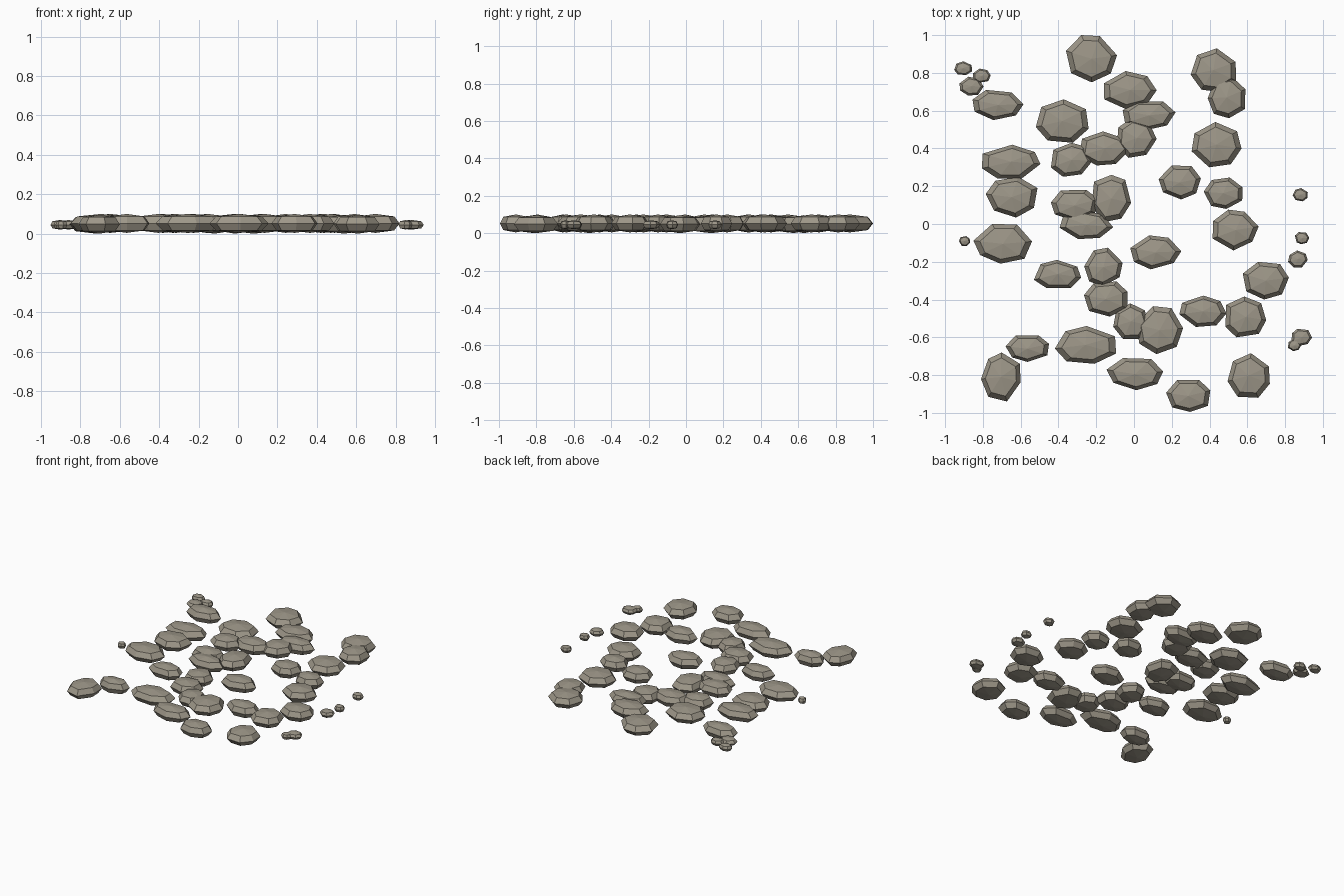
import bpy, bmesh, math, random

random.seed(7)

mat = bpy.data.materials.new("warm grey stone")
mat.diffuse_color = (0.34, 0.31, 0.25, 1)

SIDES = 7
# stacked rings of a stone: (radius factor, height factor)
RINGS = [(0.78, -0.74), (1.0, 0.0), (0.78, 0.74)]


def make_stone(name, x, y, rx, ry, half_height, mid_z):
    """Faceted flat stone: uneven outline, bevelled rim, low domed top and bottom."""
    turn = random.uniform(0, math.tau)
    outline = []
    for i in range(SIDES):
        a = turn + math.tau * (i + random.uniform(-0.14, 0.14)) / SIDES
        r = random.uniform(0.95, 1.05)
        outline.append((r * math.cos(a), r * math.sin(a)))
    # fit the outline to its footprint
    xs, ys = zip(*outline)
    cx, cy = (max(xs) + min(xs)) / 2, (max(ys) + min(ys)) / 2
    hx, hy = (max(xs) - min(xs)) / 2, (max(ys) - min(ys)) / 2
    outline = [((px - cx) / hx * rx, (py - cy) / hy * ry) for px, py in outline]

    bm = bmesh.new()
    rings = [[bm.verts.new((px * s, py * s, h * half_height)) for px, py in outline]
             for s, h in RINGS]
    bottom = bm.verts.new((0, 0, -half_height))
    top = bm.verts.new((0, 0, half_height))
    for i in range(SIDES):
        j = (i + 1) % SIDES
        for low, high in zip(rings, rings[1:]):
            bm.faces.new((low[i], low[j], high[j], high[i]))
        bm.faces.new((rings[-1][i], rings[-1][j], top))
        bm.faces.new((rings[0][j], rings[0][i], bottom))
    bmesh.ops.recalc_face_normals(bm, faces=bm.faces)
    mesh = bpy.data.meshes.new(name)
    bm.to_mesh(mesh)
    bm.free()
    mesh.materials.append(mat)
    obj = bpy.data.objects.new(name, mesh)
    obj.location = (x, y, mid_z)
    bpy.context.collection.objects.link(obj)


# paving stones: centre x, centre y, half width, half depth
STONES = [
    (-.225, .875, .135, .125), (.42, .815, .12, .115), (.49, .67, .10, .11),
    (-.02, .71, .14, .10), (.08, .575, .14, .075), (.015, .455, .105, .105),
    (-.155, .40, .135, .09), (-.33, .34, .11, .09), (-.38, .545, .14, .115),
    (-.72, .63, .135, .08), (-.65, .33, .155, .09), (-.648, .142, .137, .108),
    (-.695, -.105, .155, .105), (-.315, .098, .125, .083), (-.12, .135, .105, .125),
    (-.252, -.005, .142, .075), (.437, .42, .132, .12), (.242, .22, .112, .09),
    (.472, .163, .103, .083), (.538, -.032, .122, .108), (.115, -.15, .135, .09),
    (-.162, -.228, .102, .103), (-.405, -.265, .125, .075), (-.15, -.397, .115, .093),
    (-.015, -.515, .095, .095), (.135, -.562, .125, .127), (.365, -.462, .125, .083),
    (.592, -.492, .108, .108), (.698, -.30, .122, .10), (.607, -.802, .112, .118),
    (.287, -.91, .117, .085), (.005, -.795, .15, .085), (-.257, -.64, .162, .10),
    (-.565, -.66, .115, .07), (-.705, -.81, .105, .13),
]
for n, s in enumerate(STONES, 1):
    make_stone(f"paving_stone_{n:02d}", *s, 0.048, 0.052 if n % 5 else 0.048)

# small pebbles along the edges
PEBBLES = [
    (-.905, .825, .047, .036), (-.805, .785, .047, .038), (-.86, .73, .064, .05),
    (-.897, -.09, .03, .026), (.88, .155, .04, .035), (.89, -.075, .038, .032),
    (.868, -.185, .052, .045), (.888, -.60, .055, .045), (.85, -.643, .035, .03),
]
for n, p in enumerate(PEBBLES, 1):
    make_stone(f"pebble_{n:02d}", *p, 0.024, 0.045)
